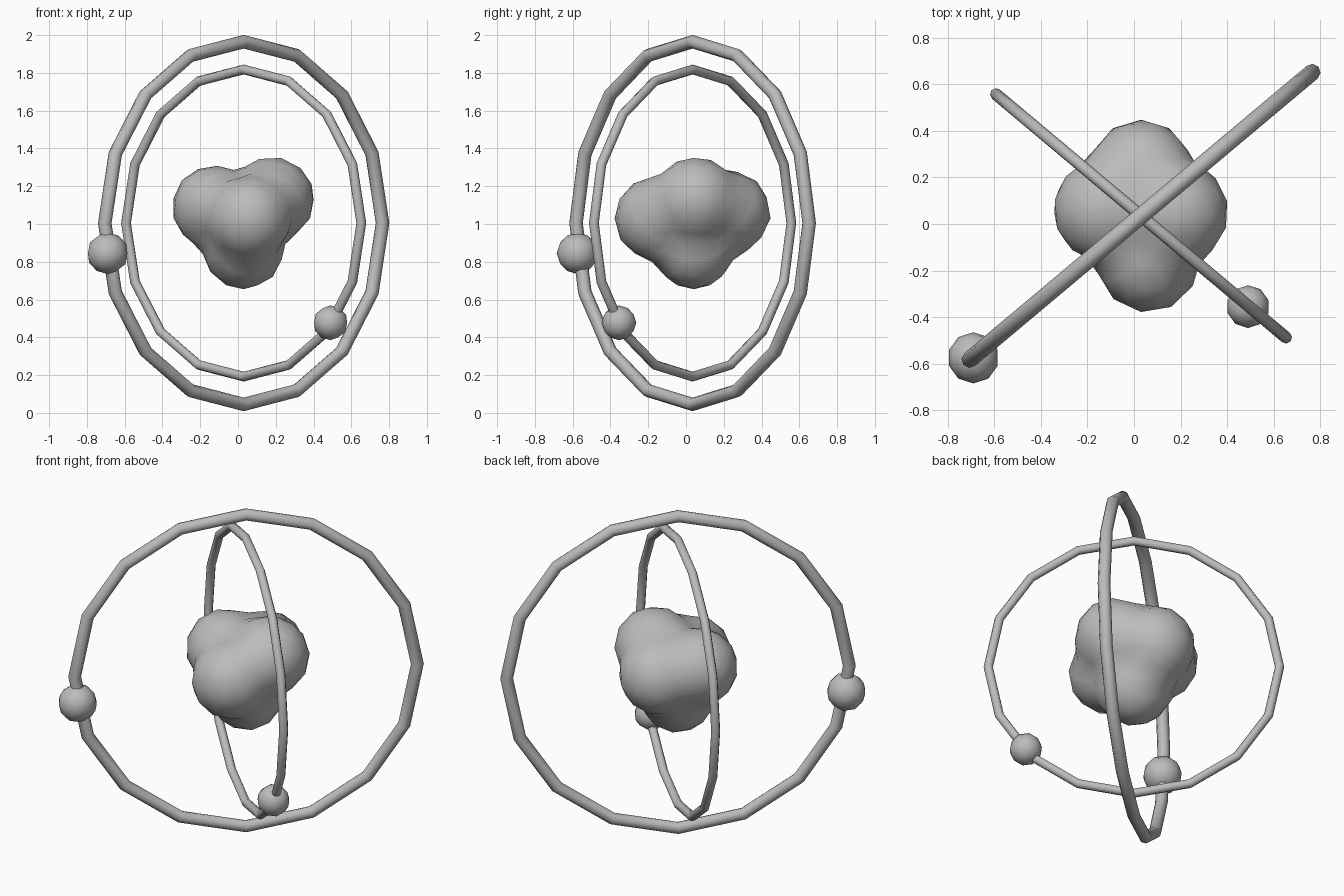
import bpy
import bmesh
import math
from mathutils import Vector

cube = bpy.data.objects.get("Cube")
if cube:
    bpy.data.objects.remove(cube, do_unlink=True)

grey = bpy.data.materials.new("plain grey")
grey.use_nodes = True
colour = (0.5, 0.5, 0.5, 1)
grey.diffuse_color = colour
grey.node_tree.nodes["Principled BSDF"].inputs["Base Color"].default_value = colour

CENTRE = Vector((0.03, 0.035, 1.005))


def finish(name):
    obj = bpy.context.object
    obj.name = name
    obj.data.materials.append(grey)
    bpy.ops.object.shade_smooth_by_angle(angle=math.radians(60))
    return obj


def orbit(name, radius, tube, turn):
    """Upright ring, turned about the vertical axis."""
    bpy.ops.mesh.primitive_torus_add(
        major_segments=16, minor_segments=8, major_radius=radius,
        minor_radius=tube, location=CENTRE,
        rotation=(math.pi / 2, 0, math.radians(turn)))
    finish(name)


def ball(name, radius, place):
    bpy.ops.mesh.primitive_ico_sphere_add(subdivisions=2, radius=radius, location=place)
    finish(name)


# Two crossing orbits, each carrying one ball
orbit("large_orbit", 0.96, 0.036, 40)
orbit("small_orbit", 0.813, 0.026, -40)
ball("large_orbit_ball", 0.11, (-0.69, -0.575, 0.845))
ball("small_orbit_ball", 0.092, (0.49, -0.355, 0.477))

# Lumpy core: a sphere pushed out to the blended surface of five lobes
core_centre = Vector((0.03, 0.04, 1.03))
lobes = [
    ((-0.13, 0.06, 1.09), 0.22),   # right
    ((0.18, 0.05, 1.13), 0.225),   # left
    ((0.03, 0.04, 0.87), 0.215),   # bottom
    ((0.06, -0.16, 1.03), 0.22),   # front
    ((0.03, 0.23, 1.06), 0.22),    # back
]
BLEND = 40


def reach(direction):
    total = 0
    for place, radius in lobes:
        offset = Vector(place) - core_centre
        along = direction.dot(offset)
        far = along + math.sqrt(radius ** 2 - offset.length_squared + along ** 2)
        total += math.exp(BLEND * far)
    return math.log(total) / BLEND


bpy.ops.mesh.primitive_ico_sphere_add(subdivisions=3, radius=1, location=core_centre)
core = finish("core")
bm = bmesh.new()
bm.from_mesh(core.data)
for v in bm.verts:
    d = v.co.normalized()
    v.co = d * reach(d)
bm.to_mesh(core.data)
bm.free()
